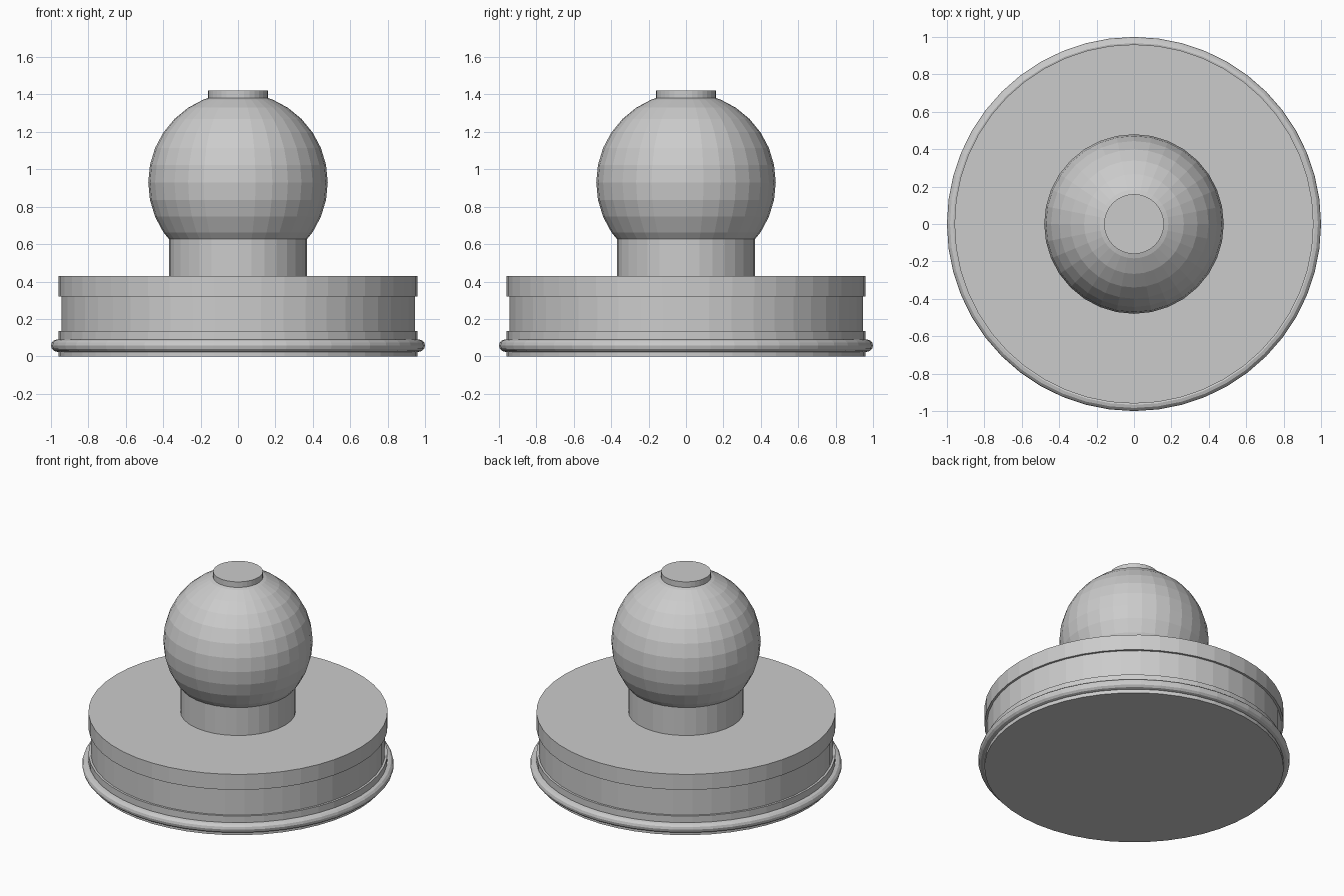
import bpy

if "Cube" in bpy.data.objects:
    bpy.data.objects.remove(bpy.data.objects["Cube"])


def disc(name, radius, z0, z1, sides=48):
    bpy.ops.mesh.primitive_cylinder_add(vertices=sides, radius=radius, depth=z1 - z0,
                                        location=(0, 0, (z0 + z1) / 2))
    bpy.context.object.name = name


# Stepped base with a recessed band
disc("base_foot", 0.96, 0.0, 0.135)
disc("base_band", 0.945, 0.135, 0.32)
disc("base_top", 0.96, 0.32, 0.43)

# Rounded bead around the foot
bpy.ops.mesh.primitive_torus_add(major_segments=48, minor_segments=12,
                                 major_radius=0.967, minor_radius=0.033,
                                 location=(0, 0, 0.057))
bpy.context.object.name = "base_bead"

# Neck, ball and flat cap
disc("neck", 0.37, 0.43, 0.65, 32)
bpy.ops.mesh.primitive_uv_sphere_add(segments=32, ring_count=16, radius=0.48,
                                     location=(0, 0, 0.93))
bpy.context.object.name = "ball"
disc("ball_cap", 0.16, 1.36, 1.42, 32)
